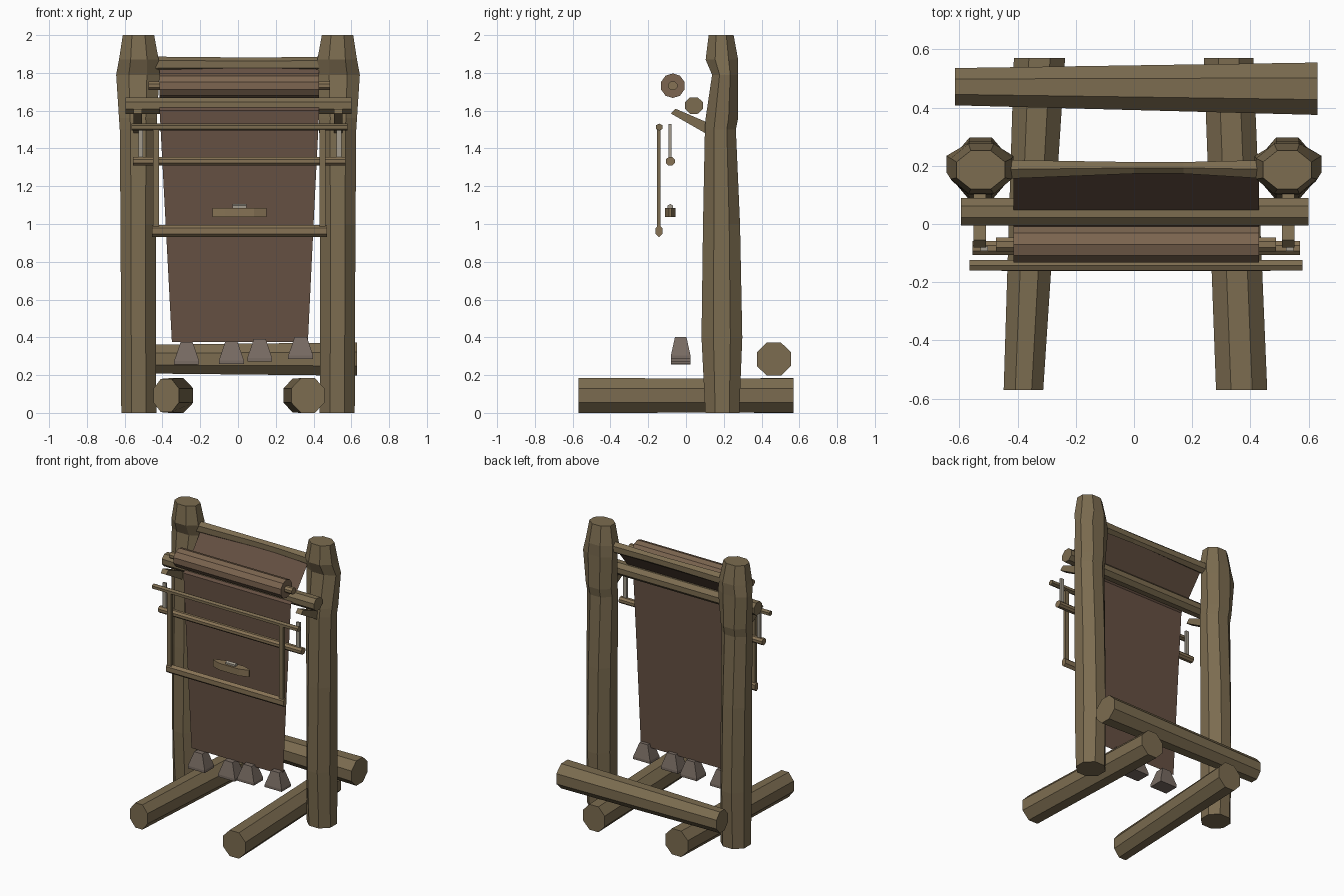
import bpy, bmesh, math

if "Cube" in bpy.data.objects:
    bpy.data.objects.remove(bpy.data.objects["Cube"])

def mat(name, c):
    m = bpy.data.materials.new(name)
    m.diffuse_color = (*c, 1)
    m.use_nodes = True
    m.node_tree.nodes["Principled BSDF"].inputs["Base Color"].default_value = m.diffuse_color
    return m

WOOD = mat("wood", (0.20, 0.15, 0.08))
LIGHT = mat("light_wood", (0.24, 0.17, 0.09))
ROLL = mat("roll_brown", (0.20, 0.13, 0.08))
CLOTH = mat("cloth", (0.13, 0.08, 0.055))
CLAY = mat("clay", (0.19, 0.15, 0.125))
CORD = mat("cord", (0.36, 0.33, 0.27))

def finish(name, bm, m):
    bmesh.ops.recalc_face_normals(bm, faces=bm.faces)
    me = bpy.data.meshes.new(name)
    bm.to_mesh(me)
    bm.free()
    me.materials.append(m)
    ob = bpy.data.objects.new(name, me)
    bpy.context.collection.objects.link(ob)
    return ob

def loft(name, axis, secs, n, m, flat=True):
    """Rings along an axis: (t, centre_a, centre_b, radius_a, radius_b); a, b are the other axes in order."""
    bm = bmesh.new()
    k = 1 / math.cos(math.pi / n) if flat else 1
    rings = []
    for t, ca, cb, ra, rb in secs:
        ring = []
        for i in range(n):
            w = 2 * math.pi * (i + (0.5 if flat else 0)) / n
            p = [ca + ra * k * math.cos(w), cb + rb * k * math.sin(w)]
            p.insert("xyz".index(axis), t)
            ring.append(bm.verts.new(p))
        rings.append(ring)
    for r, q in zip(rings, rings[1:]):
        for i in range(n):
            j = (i + 1) % n
            bm.faces.new((r[i], r[j], q[j], q[i]))
    bm.faces.new(rings[0])
    bm.faces.new(rings[-1])
    return finish(name, bm, m)

def rod(name, x0, x1, y, z, ry, rz, n, m, flat=True):
    return loft(name, "x", [(x0, y, z, ry, rz), (x1, y, z, ry, rz)], n, m, flat)

def prism(name, pts, x0, x1, m):
    """Side profile (y, z) extruded along x."""
    bm = bmesh.new()
    a = [bm.verts.new((x0, y, z)) for y, z in pts]
    b = [bm.verts.new((x1, y, z)) for y, z in pts]
    bm.faces.new(a)
    bm.faces.new(b)
    for i in range(len(pts)):
        j = (i + 1) % len(pts)
        bm.faces.new((a[i], a[j], b[j], b[i]))
    return finish(name, bm, m)

for s, side in ((-1, "left"), (1, "right")):
    # knotty upright posts
    loft(side + "_post", "z", [
        (0, s * .525, .192, .093, .09), (.4, s * .527, .19, .092, .108),
        (1.0, s * .528, .188, .094, .098), (1.5, s * .528, .182, .098, .082),
        (1.56, s * .53, .19, .1, .086), (1.79, s * .53, .206, .115, .068),
        (1.87, s * .525, .19, .105, .086), (2.0, s * .527, .186, .083, .066)], 8, WOOD)
    # bracket hooks for the rods
    prism(side + "_bracket", [(-.08, 1.585), (-.055, 1.61), (.13, 1.53), (.13, 1.465)],
          s * .53 - .022, s * .53 + .022, WOOD)
    # hanging cords and side strips of the rod frames
    loft(side + "_heddle_cord", "z", [(1.34, s * .525 + .01, -.085, .013, .007),
                                      (1.53, s * .525 + .01, -.085, .013, .007)], 4, CORD)
    loft(side + "_frame_strip", "z", [(.96, s * .44 + .007, -.145, .016, .009),
                                      (1.515, s * .44 + .007, -.145, .016, .009)], 4, WOOD)

# foot logs
loft("left_foot", "y", [(-.57, -.38, .092, .068, .088), (.57, -.325, .092, .088, .092)], 8, WOOD)
loft("right_foot", "y", [(-.57, .37, .092, .088, .092), (.57, .325, .092, .085, .09)], 8, WOOD)

# back log
loft("back_log", "x", [(-.615, .472, .285, .064, .075), (.63, .465, .285, .09, .088)], 8, WOOD)

# waisted top crossbar
loft("top_crossbar", "x", [(-.5, .187, 1.845, .034, .036), (0, .193, 1.845, .02, .032),
                           (.17, .193, 1.845, .02, .032), (.5, .187, 1.845, .034, .036)], 6, WOOD)

# cloth beam, roll and axle
rod("cloth_beam", -.595, .6, .042, 1.627, .047, .044, 8, WOOD)
rod("cloth_roll", -.415, .43, -.07, 1.732, .062, .062, 10, ROLL)
rod("roll_axle", -.475, .488, -.07, 1.732, .024, .022, 8, LIGHT)

# rods
rod("upper_rod", -.565, .58, -.142, 1.513, .018, .016, 6, WOOD)
rod("heddle_rod", -.555, .57, -.083, 1.332, .024, .022, 8, LIGHT)
rod("lower_rod", -.455, .47, -.143, .963, .018, .028, 6, LIGHT)

# hanging cloth, a single tapering sheet
bm = bmesh.new()
rows = [(.18, 1.835, -.415, .43), (.045, 1.667, -.415, .43), (-.02, 1.6, -.415, .43),
        (-.022, 1.0, -.383, .4), (-.022, .375, -.35, .37)]
prev = None
for y, z, a, b in rows:
    cur = [bm.verts.new((a, y, z)), bm.verts.new((b, y, z))]
    if prev:
        bm.faces.new((prev[0], cur[0], cur[1], prev[1]))
    prev = cur
finish("cloth", bm, CLOTH)

# shuttle with bobbin
loft("shuttle", "x", [(-.135, -.083, 1.062, .006, .024), (-.07, -.083, 1.062, .028, .024),
                      (.085, -.083, 1.062, .028, .024), (.15, -.083, 1.062, .006, .024)], 4, LIGHT)
rod("bobbin", -.03, .045, -.083, 1.09, .014, .014, 6, CORD)

# loom weights
for i, (x, z) in enumerate([(-.272, .257), (-.035, .26), (.115, .272), (.332, .285)]):
    loft("loom_weight_%d" % (i + 1), "z", [
        (z, x, -.028, .066, .052), (z + .018, x, -.028, .066, .052),
        (z + .118, x, -.028, .032, .03)], 4, CLAY)
